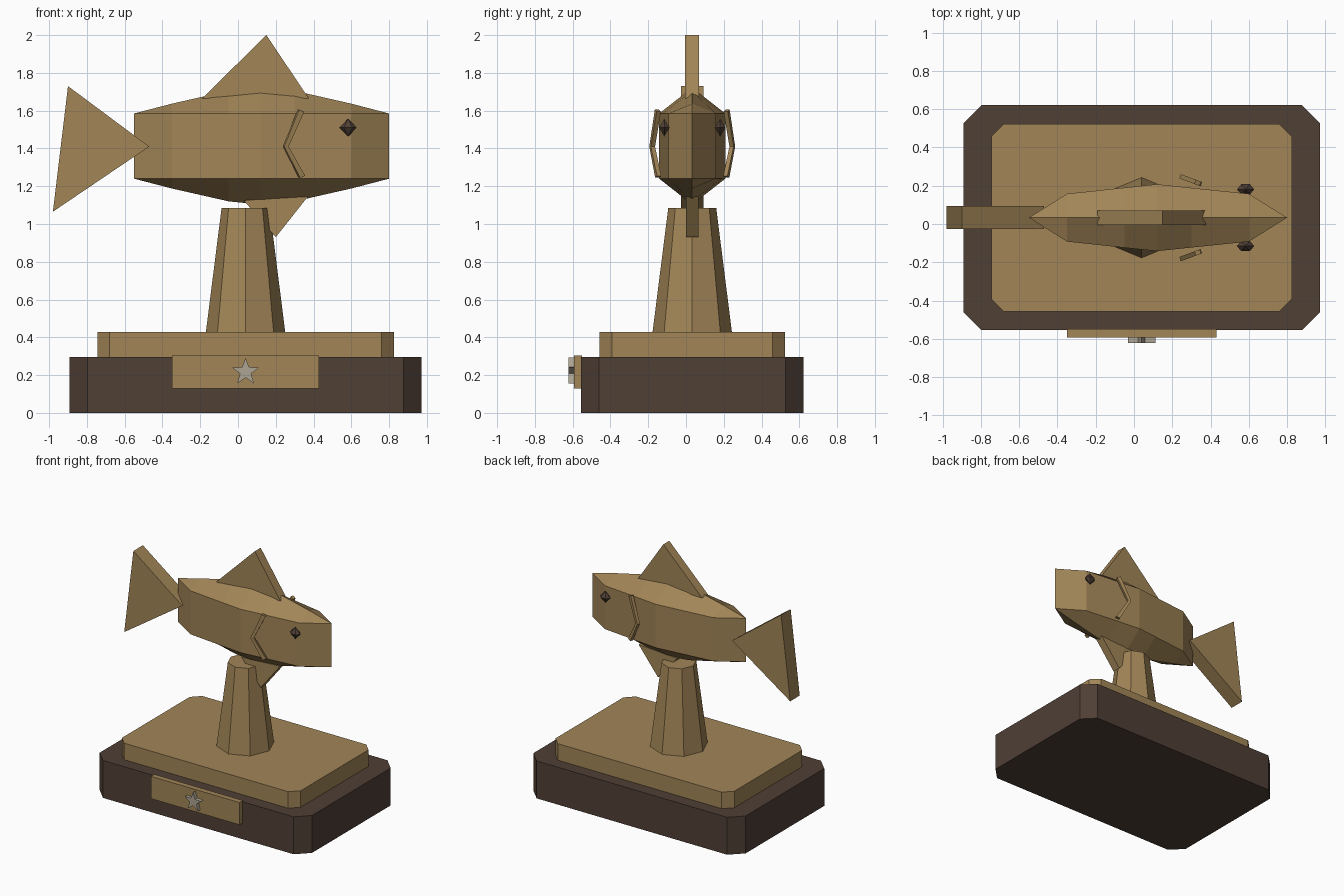
import bpy, bmesh, math

if "Cube" in bpy.data.objects:
    bpy.data.objects.remove(bpy.data.objects["Cube"])

CX, CY = 0.04, 0.033   # trophy axis


def material(name, rgb):
    m = bpy.data.materials.new(name)
    m.diffuse_color = (*rgb, 1)
    m.use_nodes = True
    m.node_tree.nodes["Principled BSDF"].inputs["Base Color"].default_value = m.diffuse_color
    return m


gold = material("brass", (0.36, 0.235, 0.095))
wood = material("dark_wood", (0.08, 0.05, 0.036))
silver = material("pale_metal", (0.42, 0.37, 0.29))


def finish(name, bm, mat):
    bmesh.ops.recalc_face_normals(bm, faces=bm.faces)
    mesh = bpy.data.meshes.new(name)
    bm.to_mesh(mesh)
    bm.free()
    mesh.materials.append(mat)
    ob = bpy.data.objects.new(name, mesh)
    bpy.context.collection.objects.link(ob)
    return ob


def prism(name, front, back, mat):
    """Solid between two matching outlines."""
    bm = bmesh.new()
    a = [bm.verts.new(p) for p in front]
    b = [bm.verts.new(p) for p in back]
    bm.faces.new(a)
    bm.faces.new(b[::-1])
    for i in range(len(a)):
        j = (i + 1) % len(a)
        bm.faces.new((a[j], a[i], b[i], b[j]))
    return finish(name, bm, mat)


def side_plate(name, pts, y0, y1, mat):
    """Outline in x, z extruded along y."""
    return prism(name, [(x, y0, z) for x, z in pts],
                 [(x, y1, z) for x, z in pts], mat)


def chamfered_slab(name, hx, hy, c, z0, z1, mat):
    pts = [(hx - c, -hy), (hx, c - hy), (hx, hy - c), (hx - c, hy),
           (c - hx, hy), (-hx, hy - c), (-hx, c - hy), (c - hx, -hy)]
    return prism(name, [(CX + x, CY + y, z0) for x, y in pts],
                 [(CX + x, CY + y, z1) for x, y in pts], mat)


# Stepped base
chamfered_slab("base", 0.932, 0.588, 0.095, 0, 0.297, wood)
chamfered_slab("plinth", 0.785, 0.49, 0.065, 0.297, 0.428, gold)

# Plaque and star
side_plate("plaque", [(-0.35, 0.128), (0.43, 0.128), (0.43, 0.305), (-0.35, 0.305)],
           -0.593, -0.55, gold)
star = []
for i in range(10):
    r = 0.075 if i % 2 == 0 else 0.031
    a = math.pi / 2 + i * math.pi / 5
    star.append((CX + r * math.cos(a), 0.217 + r * math.sin(a)))
side_plate("star", star, -0.622, -0.59, silver)

# Tapered octagonal column
ring = [(math.cos(i * math.pi / 4), math.sin(i * math.pi / 4)) for i in range(8)]
prism("column", [(CX + 0.21 * c, CY + 0.21 * s, 0.428) for c, s in ring],
      [(CX + 0.127 * c, CY + 0.127 * s, 1.085) for c, s in ring], gold)

# Fish body: flat sides, ridged back and belly (x, half width, ridge rise)
stations = [(-0.55, 0, 0), (-0.35, 0.125, 0.052), (-0.05, 0.157, 0.12),
            (0.12, 0.175, 0.137), (0.3, 0.156, 0.12), (0.6, 0.125, 0.052),
            (0.8, 0, 0)]
bm = bmesh.new()
rings = []
for x, w, h in stations:
    lo, hi = 1.24, 1.585
    pts = [(0, hi + h), (w, hi), (w, lo), (0, lo - h), (-w, lo), (-w, hi)]
    rings.append([bm.verts.new((x, CY + y, z)) for y, z in pts])
for a, b in zip(rings, rings[1:]):
    for i in range(6):
        j = (i + 1) % 6
        bm.faces.new((a[i], a[j], b[j], b[i]))
bmesh.ops.remove_doubles(bm, verts=bm.verts, dist=0.0005)
finish("fish_body", bm, gold)

# Fins
for name, pts, t in (
        ("dorsal_fin", [(-0.19, 1.665), (0.15, 2.0), (0.375, 1.665)], 0.037),
        ("belly_fin", [(0.03, 1.125), (0.2, 0.93), (0.37, 1.145)], 0.033),
        ("tail_fin", [(-0.90, 1.73), (-0.98, 1.065), (-0.47, 1.41)], 0.06)):
    side_plate(name, pts, CY - t, CY + t, gold)

# Gill chevrons and eyes on both sides
chevron = [(0.32, 1.605), (0.241, 1.41), (0.325, 1.245),
           (0.352, 1.255), (0.264, 1.41), (0.347, 1.595)]
for side, s in (("right", -1), ("left", 1)):
    def out(x):
        return 0.224 - (x - 0.25) * 0.37
    prism("gill_" + side, [(x + 0.004, CY + s * out(x), z) for x, z in chevron],
          [(x - 0.004, CY + s * (out(x) - 0.022), z) for x, z in chevron], gold)

    # Six-sided double pyramid
    bm = bmesh.new()
    tips = [bm.verts.new((0.583, CY + s * 0.148, 1.51 + d)) for d in (-0.047, 0.047)]
    rim = [bm.verts.new((0.583 + 0.045 * math.cos(i * math.pi / 3),
                         CY + s * 0.148 + 0.031 * math.sin(i * math.pi / 3), 1.51))
           for i in range(6)]
    for tip in tips:
        for i in range(6):
            bm.faces.new((tip, rim[i], rim[(i + 1) % 6]))
    finish("eye_" + side, bm, wood)
